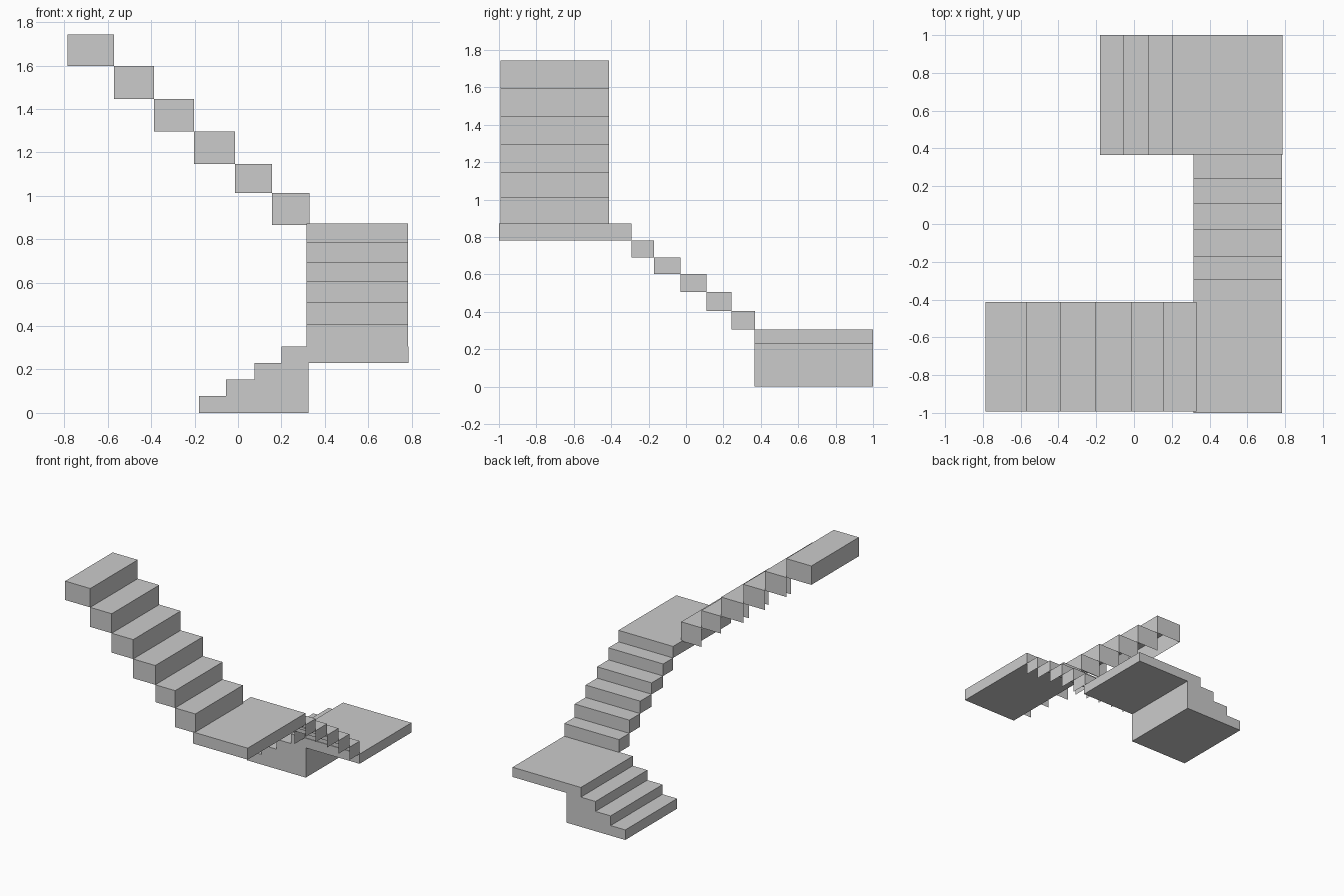
import bpy, bmesh

if "Cube" in bpy.data.objects:
    bpy.data.objects.remove(bpy.data.objects["Cube"])


def finish(name, bm):
    bmesh.ops.remove_doubles(bm, verts=bm.verts, dist=1e-5)
    me = bpy.data.meshes.new(name)
    bm.to_mesh(me)
    bm.free()
    ob = bpy.data.objects.new(name, me)
    bpy.context.collection.objects.link(ob)


def box(name, x, y, z, open_sides=()):
    """Axis-aligned box from ranges; open_sides lists (axis, sign) faces left out."""
    bm = bmesh.new()
    bmesh.ops.create_cube(bm, size=1)
    bm.normal_update()
    drop = [f for f in bm.faces
            if any(f.normal[a] * s > 0.5 for a, s in open_sides)]
    bmesh.ops.delete(bm, geom=drop, context='FACES')
    for v in bm.verts:
        for i, (lo, hi) in enumerate((x, y, z)):
            v.co[i] = hi if v.co[i] > 0 else lo
    finish(name, bm)


def extruded_profile(name, pts, y0, y1):
    """Closed x-z profile extruded along y."""
    bm = bmesh.new()
    face = bm.faces.new([bm.verts.new((x, y0, z)) for x, z in pts])
    ret = bmesh.ops.extrude_face_region(bm, geom=[face], use_keep_orig=True)
    for v in ret['geom']:
        if isinstance(v, bmesh.types.BMVert):
            v.co.y = y1
    bmesh.ops.recalc_face_normals(bm, faces=bm.faces)
    finish(name, bm)


# Solid lower flight with its thin landing, as one stepped profile
extruded_profile("lower_flight", [
    (-0.18, 0), (0.325, 0), (0.325, 0.23), (0.785, 0.23), (0.785, 0.305),
    (0.20, 0.305), (0.20, 0.23), (0.075, 0.23), (0.075, 0.153),
    (-0.055, 0.153), (-0.055, 0.078), (-0.18, 0.078)], 0.365, 1.0)

# Middle flight: folded steps, open below and behind
ys = [0.37, 0.243, 0.11, -0.03, -0.17, -0.292]
zs = [0.305, 0.404, 0.506, 0.602, 0.69, 0.783]
for i in range(5):
    box(f"middle_step_{i + 1}", (0.315, 0.783), (ys[i + 1], ys[i]),
        (zs[i], zs[i + 1]), [(2, -1), (1, -1)])

# Upper landing
box("upper_landing", (0.315, 0.783), (-1.0, -0.292), (0.783, 0.872))

# Upper flight: open steps, closed back on the top one
xs = [0.33, 0.157, -0.013, -0.202, -0.386, -0.57, -0.785]
zs = [0.865, 1.013, 1.147, 1.296, 1.446, 1.597, 1.743]
for i in range(6):
    gaps = [(2, -1)] + ([(0, -1)] if i < 5 else [])
    box(f"upper_step_{i + 1}", (xs[i + 1], xs[i]), (-0.993, -0.412),
        (zs[i], zs[i + 1]), gaps)
